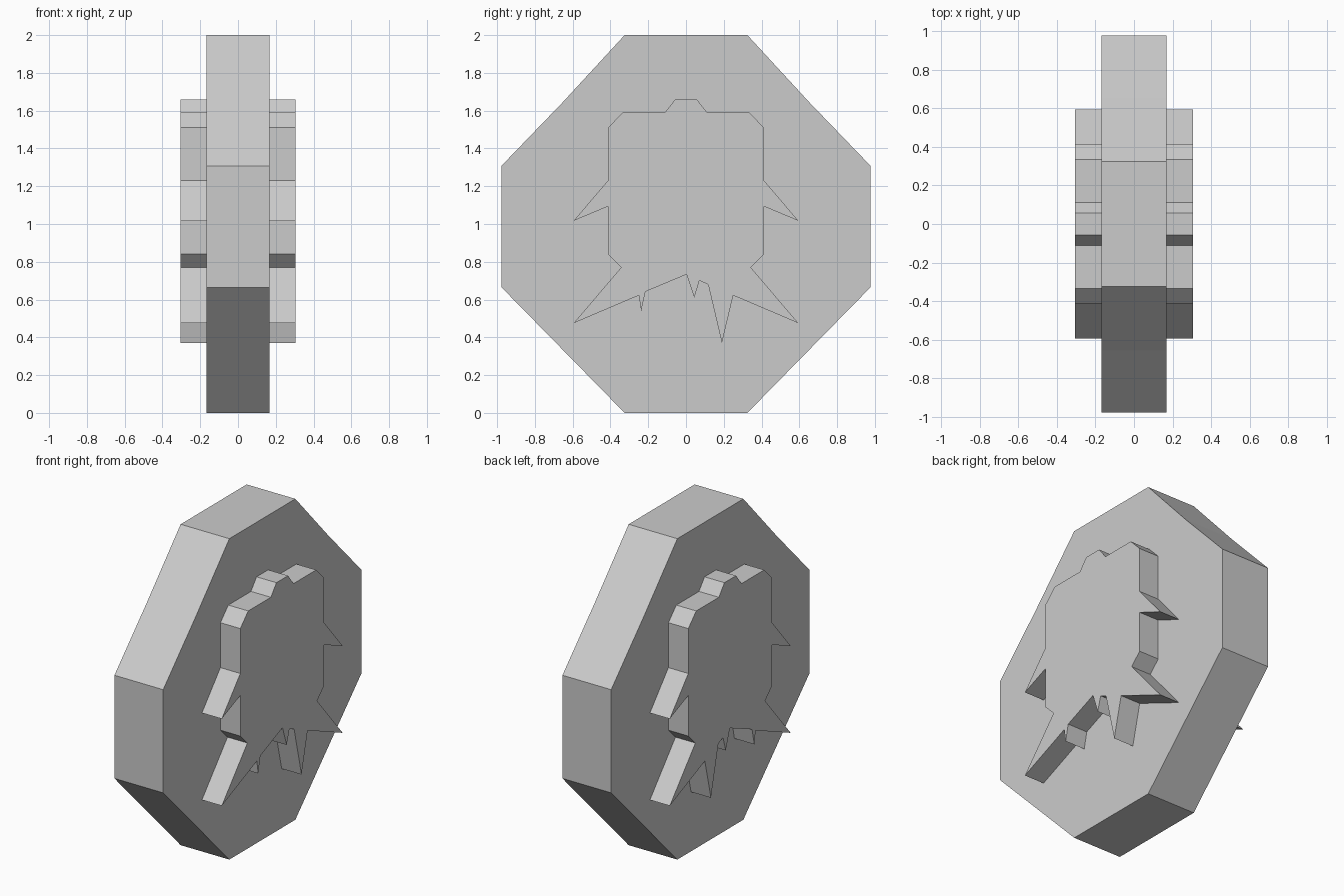
import bpy, bmesh

if "Cube" in bpy.data.objects:
    bpy.data.objects.remove(bpy.data.objects["Cube"])


def mirrored(half, bottom):
    """Closed outline: half runs top to bottom on +y, bottom joins it to its mirror."""
    return half + bottom + [(-y, z) for y, z in reversed(half)]


def slab(name, outline, x0, x1):
    """Extrude a (y, z) outline along x."""
    bm = bmesh.new()
    face = bm.faces.new([bm.verts.new((x0, y, z)) for y, z in outline])
    ext = bmesh.ops.extrude_face_region(bm, geom=[face])
    verts = [g for g in ext["geom"] if isinstance(g, bmesh.types.BMVert)]
    bmesh.ops.translate(bm, verts=verts, vec=(x1 - x0, 0, 0))
    bmesh.ops.recalc_face_normals(bm, faces=bm.faces[:])
    # concave caps are triangulated cleanly
    bmesh.ops.triangulate(bm, faces=[f for f in bm.faces if len(f.verts) > 4])
    mesh = bpy.data.meshes.new(name)
    bm.to_mesh(mesh)
    bm.free()
    obj = bpy.data.objects.new(name, mesh)
    bpy.context.collection.objects.link(obj)
    return obj


DISC_X, RELIEF_X = 0.168, 0.305

# Thick octagonal disc, upper slopes very slightly dented
disc_half = [(0.325, 2.0), (0.655, 1.642), (0.977, 1.308), (0.977, 0.665), (0.325, 0.0)]
slab("octagon_disc", mirrored(disc_half, []), -DISC_X, DISC_X)

# Raised spiky relief: symmetric sides, uneven teeth along the lower edge
relief_half = [(0.057, 1.66), (0.112, 1.59), (0.335, 1.59), (0.413, 1.51),
               (0.413, 1.23), (0.595, 1.017), (0.413, 1.093), (0.413, 0.84),
               (0.343, 0.77), (0.595, 0.475), (0.25, 0.622)]
teeth = [(0.19, 0.37), (0.117, 0.68), (0.071, 0.70), (0.044, 0.61), (0.003, 0.733),
         (-0.215, 0.642), (-0.237, 0.54)]
relief = mirrored(relief_half, teeth)
slab("relief_right", relief, DISC_X, RELIEF_X)
slab("relief_left", relief, -RELIEF_X, -DISC_X)
